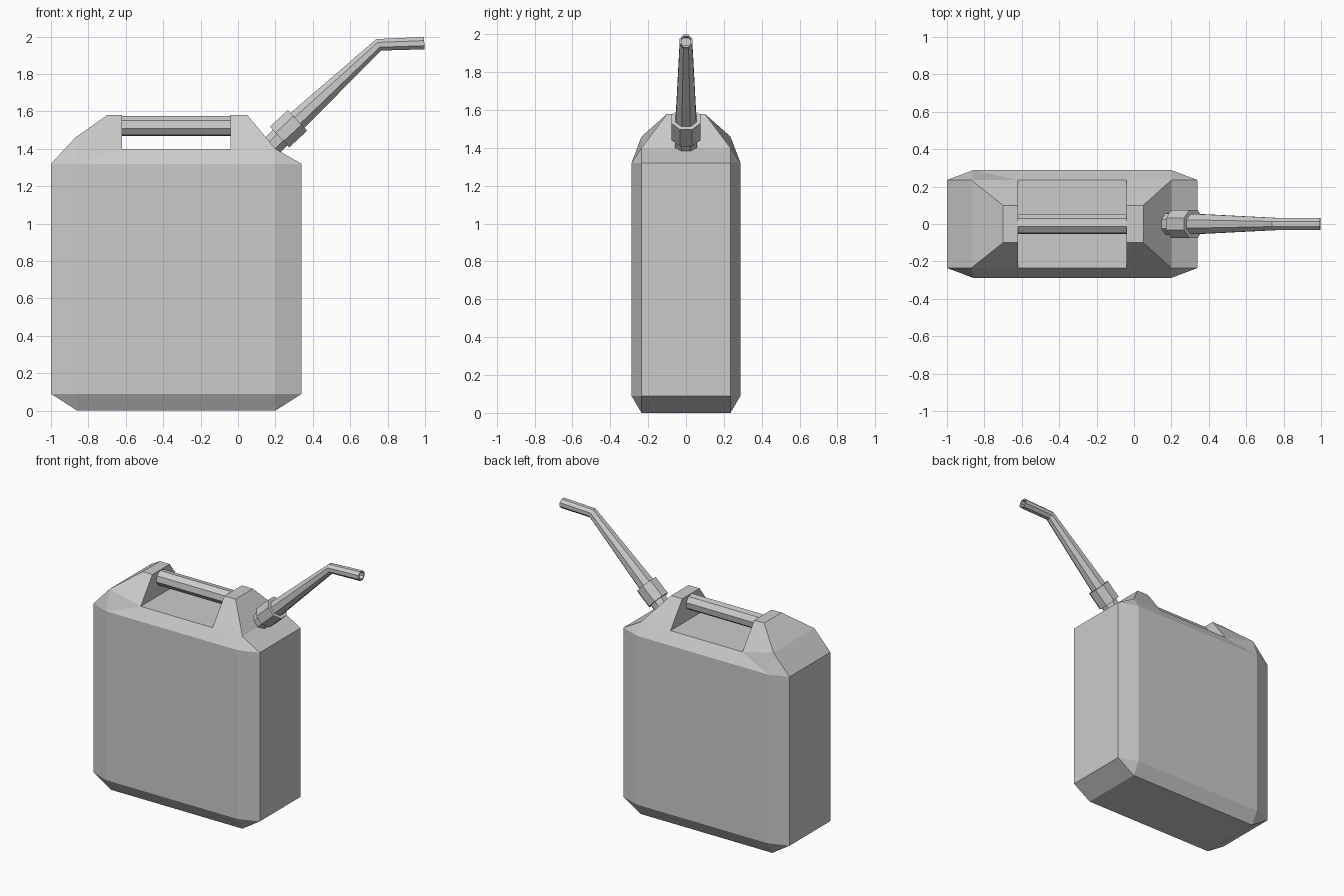
import bpy, bmesh
from math import sin, cos, radians, pi
from mathutils import Vector

if "Cube" in bpy.data.objects:
    bpy.data.objects.remove(bpy.data.objects["Cube"])


def finish(name, bm):
    bmesh.ops.recalc_face_normals(bm, faces=bm.faces)
    me = bpy.data.meshes.new(name)
    bm.to_mesh(me)
    bm.free()
    ob = bpy.data.objects.new(name, me)
    bpy.context.collection.objects.link(ob)
    return ob


def tube(name, rings, sides=8, closed=False, phase=0.0):
    """Loft rings (x, z, radius, tilt in degrees) along a path in the xz plane."""
    bm = bmesh.new()
    loops = []
    for x, z, r, tilt in rings:
        a = radians(tilt)
        up = Vector((-sin(a), 0, cos(a)))
        side = Vector((0, 1, 0))
        c = Vector((x, 0, z))
        loops.append([bm.verts.new(c + r * (cos(t) * side + sin(t) * up))
                      for t in (2 * pi * (i + phase) / sides for i in range(sides))])
    for a, b in zip(loops, loops[1:]):
        for i in range(sides):
            j = (i + 1) % sides
            bm.faces.new((a[i], a[j], b[j], b[i]))
    bm.faces.new(loops[0])
    bm.faces.new(loops[-1])
    return finish(name, bm)


# Can body: a closed profile spanning both sides, plus bulging side panels
profile = [(-.86, .235, 0), (-1, .235, .09), (-1, .235, 1.32), (-.87, .235, 1.46),
           (-.70, .10, 1.58), (-.62, .10, 1.58), (-.62, .235, 1.40), (-.04, .235, 1.40),
           (-.04, .10, 1.58), (.05, .10, 1.58), (.20, .235, 1.40), (.34, .235, 1.32),
           (.34, .235, .09), (.20, .235, 0)]
panel = [(-.86, .288, .09), (-.86, .288, 1.32), (.20, .288, 1.32), (.20, .288, .09)]
side_faces = [(14, 15, 16, 17), (0, 14, 17, 13), (0, 1, 14), (1, 2, 15, 14), (2, 3, 15),
              (3, 6, 15), (15, 6, 7, 16), (7, 10, 16), (3, 4, 5, 6), (7, 8, 9, 10),
              (10, 11, 16), (11, 12, 17, 16), (12, 13, 17)]
bm = bmesh.new()
halves = [[bm.verts.new((x, s * y, z)) for x, y, z in profile + panel] for s in (1, -1)]
n = len(profile)
for i in range(n):
    j = (i + 1) % n
    bm.faces.new((halves[0][i], halves[0][j], halves[1][j], halves[1][i]))
for half in halves:
    for f in side_faces:
        bm.faces.new([half[k] for k in f])
finish("can_body", bm)

# Carrying handle
tube("handle", [(-.63, 1.522, .056, 0), (-.03, 1.522, .056, 0)], phase=.3)

# Spout neck and collar
tube("spout_neck", [(.15, 1.385, .062, 43), (.24, 1.475, .062, 43)], phase=.5)
tube("spout_collar", [(.222, 1.463, .082, 43), (.318, 1.552, .082, 43)], phase=.5)

# Tapered bent spout with a hollow tip
tube("spout", [(.30, 1.535, .06, 43), (.752, 1.956, .036, 23), (.996, 1.965, .036, 3),
               (.996, 1.965, .027, 3), (.80, 1.957, .027, 3)], phase=.5)
